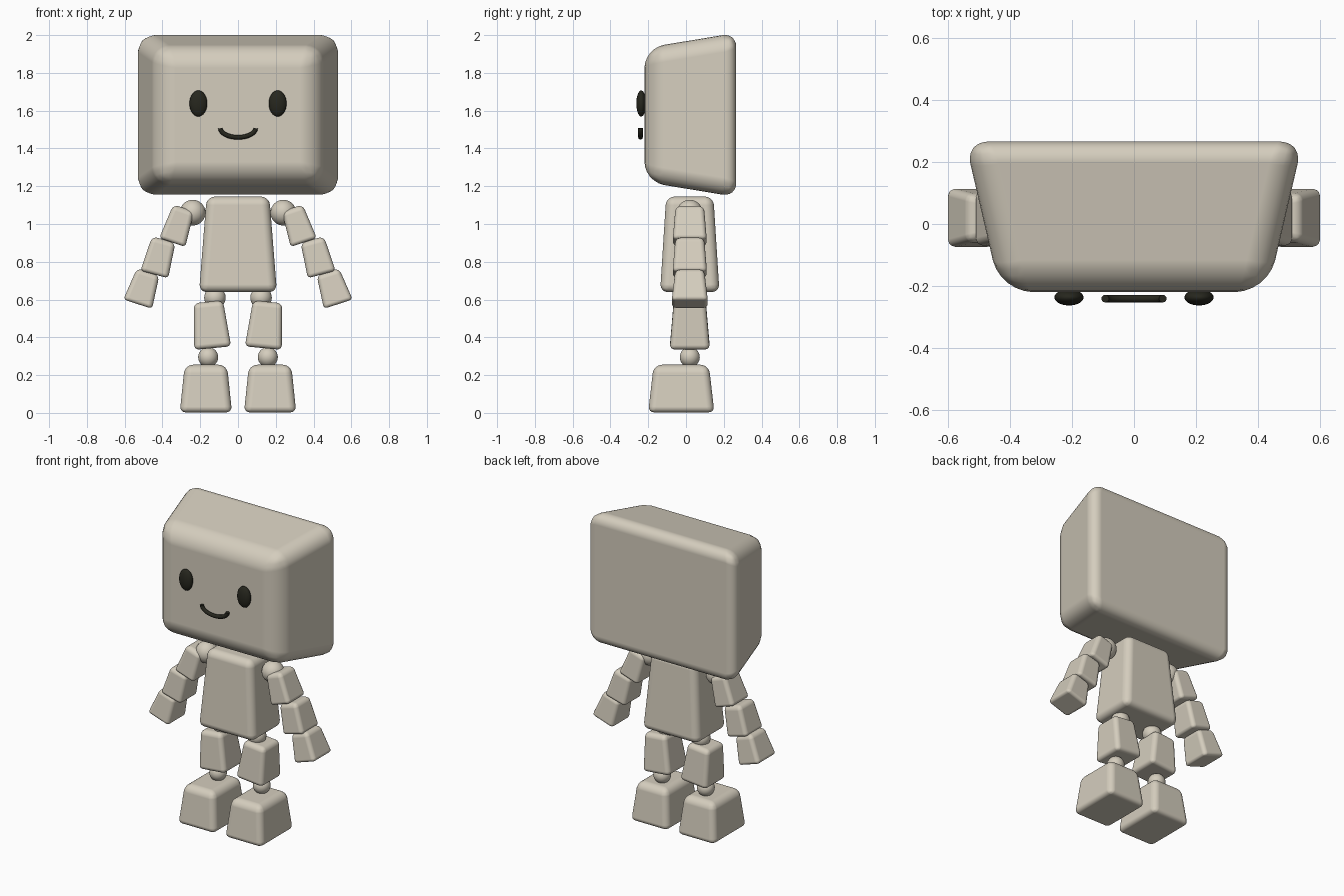
import bpy, bmesh, math
from mathutils import Vector

if "Cube" in bpy.data.objects:
    bpy.data.objects.remove(bpy.data.objects["Cube"])


def material(name, rgb):
    m = bpy.data.materials.new(name)
    m.diffuse_color = (*rgb, 1)
    m.use_nodes = True
    m.node_tree.nodes["Principled BSDF"].inputs["Base Color"].default_value = m.diffuse_color
    return m


BEIGE = material("warm beige", (0.66, 0.61, 0.51))
DARK = material("soft black", (0.02, 0.02, 0.013))
MID_Y = 0.02


def tapered_box(name, p0, p1, half0, half1, bevel, side=(0, 1, 0)):
    """Rounded frustum from p0 to p1; half sizes are (width, depth) at each end,
    bevel is (end 0 edges, long edges, end 1 edges)."""
    p0, p1, depth = Vector(p0), Vector(p1), Vector(side)
    width = depth.cross((p1 - p0).normalized())
    bm = bmesh.new()
    bmesh.ops.create_cube(bm, size=2)
    layer = bm.edges.layers.float.new("bevel_weight_edge")
    big = max(bevel)
    for e in bm.edges:
        z = sum(v.co.z for v in e.verts) / 2
        e[layer] = bevel[round(z) + 1] / big
    for v in bm.verts:
        base, half = (p0, half0) if v.co.z < 0 else (p1, half1)
        v.co = base + width * v.co.x * half[0] + depth * v.co.y * half[1]
    mesh = bpy.data.meshes.new(name)
    bm.to_mesh(mesh)
    bm.free()
    mesh.materials.append(BEIGE)
    mesh.polygons.foreach_set("use_smooth", [True] * len(mesh.polygons))
    ob = bpy.data.objects.new(name, mesh)
    bpy.context.collection.objects.link(ob)
    mod = ob.modifiers.new("rounded edges", 'BEVEL')
    mod.limit_method = 'WEIGHT'
    mod.width = big
    mod.segments = 6
    mod.harden_normals = True
    return ob


def ball(name, loc, radii, mat=BEIGE):
    bpy.ops.mesh.primitive_uv_sphere_add(segments=32, ring_count=16, location=loc)
    ob = bpy.context.object
    ob.name = name
    ob.scale = radii
    ob.data.materials.append(mat)
    bpy.ops.object.shade_smooth()
    return ob


# Head, narrowing toward the face
tapered_box("head", (0, 0.266, 1.5775), (0, -0.22, 1.5775),
            (0.545, 0.434), (0.432, 0.354), (0.072, 0.09, 0.105), (0, 0, 1))

# Torso
tapered_box("torso", (0, MID_Y, 0.64), (0, MID_Y, 1.145),
            (0.206, 0.157), (0.166, 0.125), (0.04, 0.045, 0.045))

# Arm segments: name, top (x, z), bottom (x, z), half sizes at top and bottom
ARM = [
    ("upper_arm", (0.287, 1.085), (0.348, 0.902), (0.058, 0.075), (0.073, 0.09)),
    ("forearm", (0.393, 0.918), (0.443, 0.733), (0.064, 0.076), (0.076, 0.091)),
    ("hand", (0.475, 0.748), (0.531, 0.576), (0.062, 0.076), (0.08, 0.096)),
]

for s, label in ((-1, "right"), (1, "left")):
    # Arm
    ball(f"{label}_shoulder", (s * 0.24, MID_Y, 1.06), (0.068,) * 3)
    for name, top, low, h_top, h_low in ARM:
        tapered_box(f"{label}_{name}", (s * low[0], MID_Y, low[1]),
                    (s * top[0], MID_Y, top[1]), h_low, h_top, (0.02, 0.025, 0.03))
    # Leg
    ball(f"{label}_hip", (s * 0.122, MID_Y, 0.61), (0.057,) * 3)
    tapered_box(f"{label}_leg", (s * 0.134, MID_Y, 0.343), (s * 0.157, MID_Y, 0.588),
                (0.098, 0.106), (0.078, 0.085), (0.025, 0.028, 0.03))
    ball(f"{label}_ankle", (s * 0.158, MID_Y, 0.295), (0.053,) * 3)
    # Foot
    tapered_box(f"{label}_foot", (s * 0.17, -0.025, 0.003), (s * 0.17, -0.025, 0.255),
                (0.138, 0.175), (0.112, 0.146), (0.03, 0.038, 0.045))
    # Eye
    ball(f"{label}_eye", (s * 0.21, -0.237, 1.638), (0.047, 0.026, 0.069), DARK)

# Smiling mouth: a round tube along half an ellipse
curve = bpy.data.curves.new("mouth", 'CURVE')
curve.dimensions = '3D'
curve.bevel_depth = 0.0125
curve.bevel_resolution = 3
curve.use_fill_caps = True
N = 24
spline = curve.splines.new('POLY')
spline.points.add(N)
for i, p in enumerate(spline.points):
    a = math.pi * i / N
    p.co = (-0.093 * math.cos(a), -0.241, 1.507 - 0.048 * math.sin(a), 1)
curve.materials.append(DARK)
mouth = bpy.data.objects.new("mouth", curve)
bpy.context.collection.objects.link(mouth)
bpy.ops.object.select_all(action='DESELECT')
mouth.select_set(True)
bpy.context.view_layer.objects.active = mouth
bpy.ops.object.convert(target='MESH')
bpy.ops.object.shade_smooth_by_angle(angle=math.radians(40))
